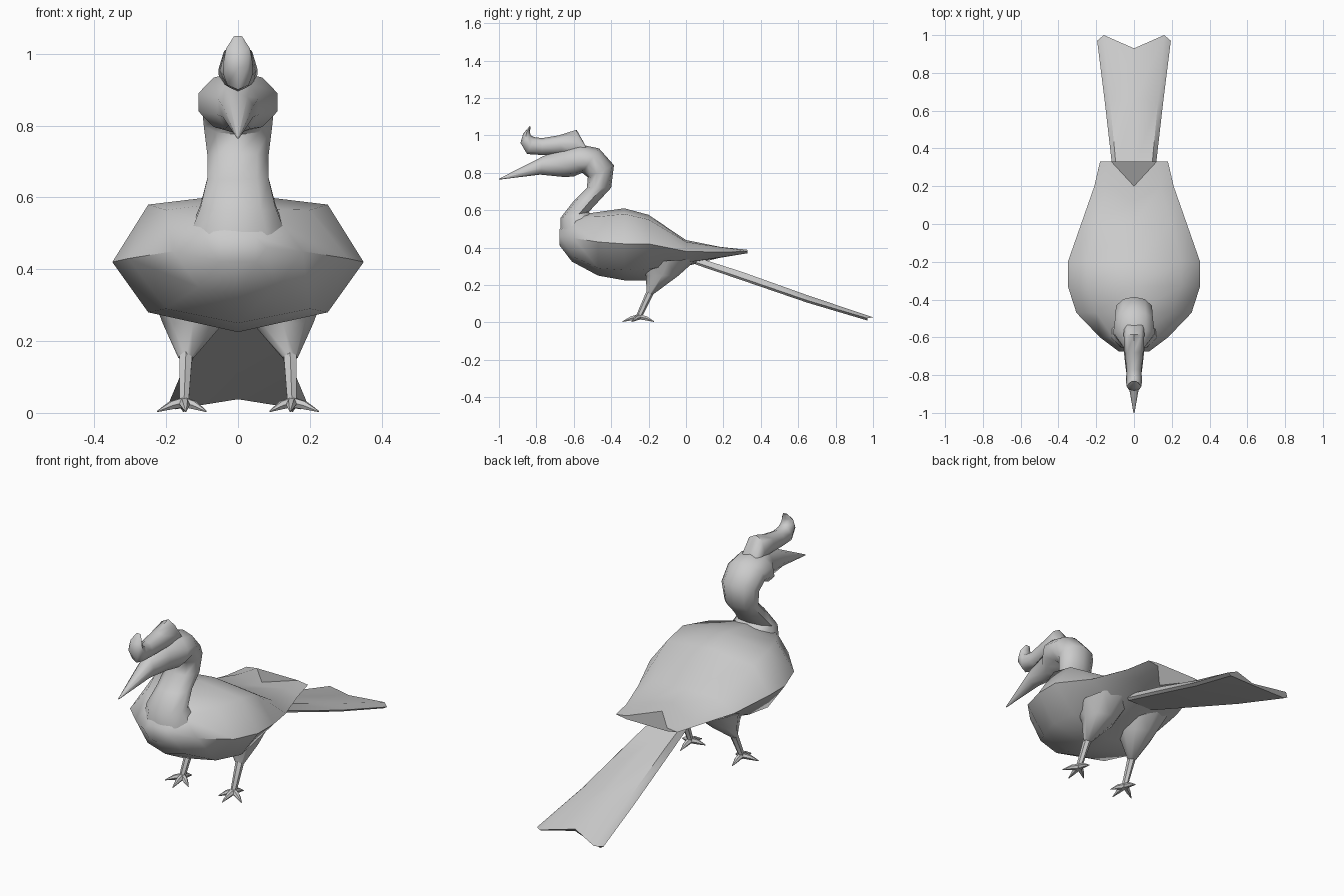
import bpy
import bmesh
import math
from mathutils import Vector

cube = bpy.data.objects.get("Cube")
if cube:
    bpy.data.objects.remove(cube, do_unlink=True)

grey = bpy.data.materials.new("plain grey")
grey.use_nodes = True
colour = (0.6, 0.6, 0.6, 1)
grey.diffuse_color = colour
grey.node_tree.nodes["Principled BSDF"].inputs["Base Color"].default_value = colour


def loft(name, rings, angle=50):
    """Skin a list of equal-sized point rings and close both ends."""
    bm = bmesh.new()
    loops = [[bm.verts.new(p) for p in ring] for ring in rings]
    n = len(loops[0])
    for a, b in zip(loops, loops[1:]):
        for i in range(n):
            j = (i + 1) % n
            bm.faces.new((a[i], a[j], b[j], b[i]))
    bm.faces.new(loops[0])
    bm.faces.new(loops[-1])
    bmesh.ops.recalc_face_normals(bm, faces=bm.faces)
    mesh = bpy.data.meshes.new(name)
    bm.to_mesh(mesh)
    bm.free()
    mesh.materials.append(grey)
    obj = bpy.data.objects.new(name, mesh)
    bpy.context.collection.objects.link(obj)
    bpy.ops.object.select_all(action="DESELECT")
    obj.select_set(True)
    bpy.context.view_layer.objects.active = obj
    bpy.ops.object.shade_smooth_by_angle(angle=math.radians(angle))
    return obj


def oval(front, back, width, cx=0, sides=10):
    """Oval ring spanning two (y, z) edge points, with a half width in x."""
    f, b = Vector(front), Vector(back)
    mid, half = (f + b) / 2, (f - b) / 2
    ring = []
    for i in range(sides):
        t = math.tau * i / sides
        p = mid + half * math.cos(t)
        ring.append((cx + width * math.sin(t), p.x, p.y))
    return ring


def mirrored(top, half, bottom):
    """Closed ring from centre top, right-hand points and centre bottom."""
    return [top, *half, bottom, *[(-x, y, z) for x, y, z in reversed(half)]]


# Body with folded wings: y, centre y, top z, shoulder, side, low, bottom z
sections = [
    (-.675, -.675, .50, (.05, .49), (.08, .46), (.05, .42), .41),
    (-.60, -.61, .57, (.11, .54), (.18, .45), (.11, .35), .325),
    (-.47, -.47, .59, (.20, .565), (.305, .43), (.20, .29), .25),
    (-.33, -.33, .61, (.25, .58), (.35, .42), (.25, .28), .225),
    (-.20, -.20, .575, (.25, .55), (.35, .42), (.23, .285), .225),
    (0, 0, .44, (.20, .43), (.28, .38), (.17, .32), .30),
    (.20, .12, .41, (.14, .40), (.21, .375), (.14, .35), .335),
    (.33, .20, .395, (.12, .388), (.18, .38), (.12, .37), .36),
]
loft("body_and_wings", [
    mirrored((0, cy, top), [(x, y, z) for x, z in pts], (0, cy, low))
    for y, cy, top, *pts, low in sections])

# Curved neck, head and long beak
loft("neck_head_beak", [oval(*r) for r in [
    ((-.67, .46), (-.42, .50), .15),
    ((-.67, .56), (-.52, .59), .11),
    ((-.60, .65), (-.46, .655), .09),
    ((-.53, .72), (-.40, .72), .09),
    ((-.525, .775), (-.385, .84), .10),
    ((-.555, .80), (-.465, .93), .105),
    ((-.60, .78), (-.56, .95), .115),
    ((-.65, .777), (-.65, .93), .06),
    ((-.78, .79), (-.76, .89), .045),
    ((-1, .763), (-1, .768), .003)]])

# Horn-like casque curling up at its front
loft("casque", [oval(*r, sides=8) for r in [
    ((-.50, .86), (-.54, .95), .05),
    ((-.58, .88), (-.585, 1.03), .055),
    ((-.66, .90), (-.68, 1.0), .05),
    ((-.77, .895), (-.77, .985), .04),
    ((-.85, .90), (-.81, .99), .042),
    ((-.885, .96), (-.83, 1.0), .04),
    ((-.87, 1.01), (-.835, 1.02), .033),
    ((-.835, 1.05), (-.83, 1.045), .012)]])

# Flat tail with turned-down edges and a notched end
tail = []
for y, cy, top, low, w in [
        (.05, .05, .35, .31, .085), (.30, .30, .27, .225, .115),
        (.65, .65, .145, .105, .155), (1, .93, .027, .01, .195)]:
    edge_y = min(y, .97)
    tail.append(mirrored((0, cy, top + (y - cy) * .3),
                         [(w * .82, y, top), (w, edge_y, low + .012), (w * .9, edge_y, low)],
                         (0, cy, low + (y - cy) * .4)))
loft("tail", tail, 35)

# Thighs, shanks and toes
for side, word in ((1, "left"), (-1, "right")):
    loft(word + "_thigh", [
        oval((-.25, .32), (.06, .34), .12, side * .12, 8),
        oval((-.215, .25), (-.04, .25), .085, side * .125, 8),
        oval((-.21, .155), (-.175, .15), .021, side * .145, 8)])
    loft(word + "_shank", [
        oval((-.21, .17), (-.17, .16), .021, side * .145, 6),
        oval((-.265, .04), (-.235, .03), .015, side * .15, 6),
        oval((-.265, .02), (-.235, .015), .015, side * .15, 6)])
    ankle = Vector((side * .15, -.25, .03))
    for toe, x, y in (("front", .145, -.34), ("outer", .225, -.29),
                      ("inner", .088, -.29), ("back", .152, -.17)):
        tip = Vector((side * x, y, .012))
        across = (tip - ankle).cross(Vector((0, 0, 1))).normalized()
        rings = []
        for centre, r in ((ankle, .016), (ankle.lerp(tip, .5), .013), (tip, .002)):
            rings.append([centre + across * r * math.cos(i * math.tau / 6)
                          + Vector((0, 0, r * math.sin(i * math.tau / 6))) for i in range(6)])
        rings[-1] = [Vector((p.x, p.y, max(p.z - .008, 0))) for p in rings[-1]]
        loft(f"{word}_{toe}_toe", rings)
